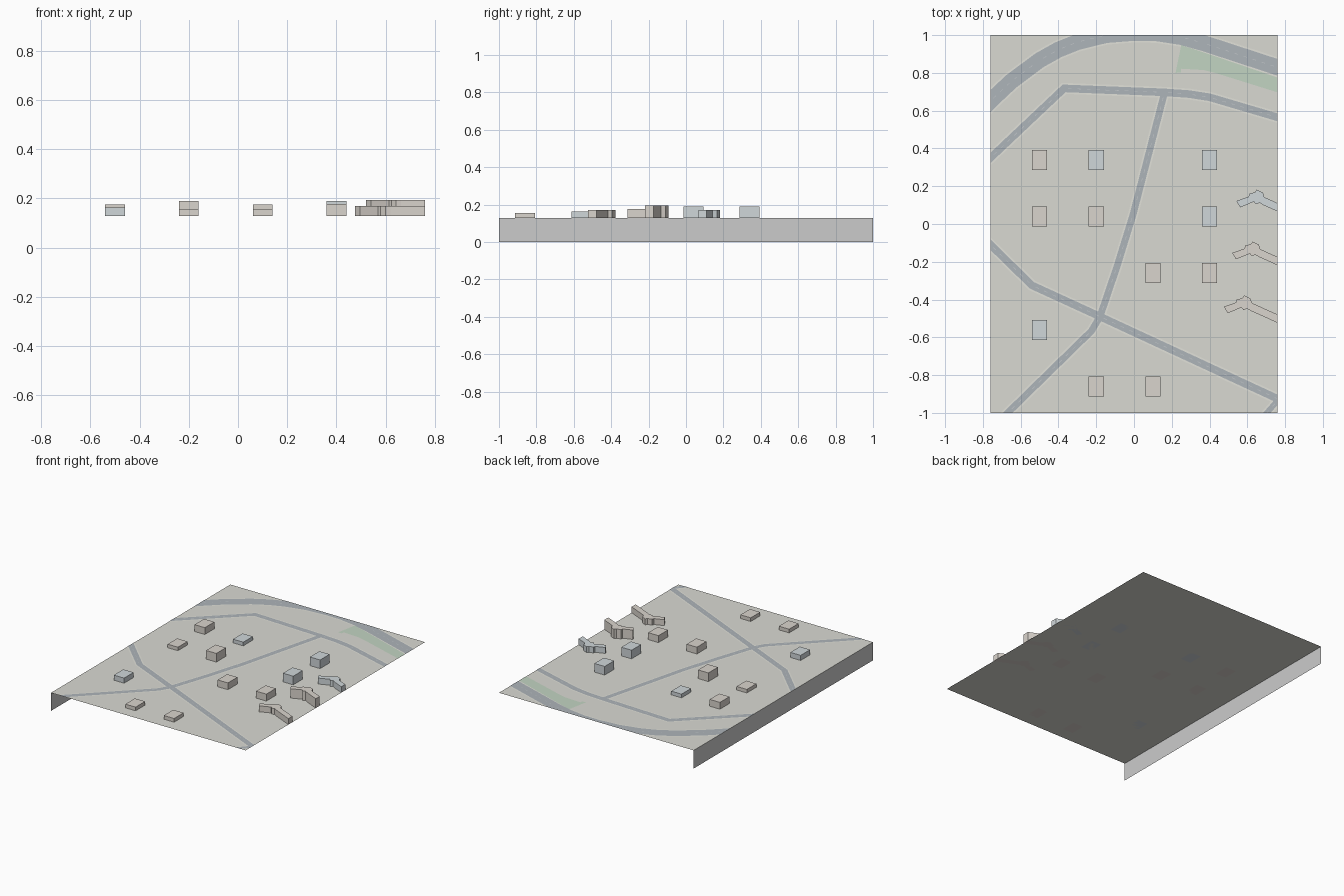
import bpy, bmesh
from mathutils import Vector

if "Cube" in bpy.data.objects:
    bpy.data.objects.remove(bpy.data.objects["Cube"])

W, L, Z = 0.76, 1.0, 0.128   # half width, half length, ground height


def mat(name, c):
    m = bpy.data.materials.new(name)
    m.diffuse_color = (*c, 1)
    m.use_nodes = True
    m.node_tree.nodes["Principled BSDF"].inputs["Base Color"].default_value = m.diffuse_color
    return m


GROUND = mat("ground", (0.70, 0.70, 0.65))
WALL = mat("wall", (0.62, 0.64, 0.63))
ROAD = mat("asphalt", (0.42, 0.46, 0.49))
KERB = mat("kerb", (0.76, 0.76, 0.70))
PAINT = mat("lane_paint", (0.55, 0.58, 0.60))
GRASS = mat("grass", (0.54, 0.66, 0.54))
BEIGE = mat("beige_block", (0.70, 0.66, 0.61))
BLUE = mat("blue_block", (0.63, 0.68, 0.70))


def finish(name, bm, material):
    me = bpy.data.meshes.new(name)
    bm.to_mesh(me)
    bm.free()
    me.materials.append(material)
    ob = bpy.data.objects.new(name, me)
    bpy.context.collection.objects.link(ob)
    return ob


def clip(bm):
    # trim everything outside the ground rectangle
    for co, no in (((W, 0, 0), (1, 0, 0)), ((-W, 0, 0), (-1, 0, 0)),
                   ((0, L, 0), (0, 1, 0)), ((0, -L, 0), (0, -1, 0))):
        geom = bm.verts[:] + bm.edges[:] + bm.faces[:]
        bmesh.ops.bisect_plane(bm, geom=geom, plane_co=co, plane_no=no, clear_outer=True)


def flat(name, pts, material):
    bm = bmesh.new()
    bm.faces.new([bm.verts.new(p) for p in pts])
    return finish(name, bm, material)


def strip(name, path, width, z, material):
    # mitred ribbon along a path
    p = [Vector(q) for q in path]
    bm = bmesh.new()
    rows = []
    for i, q in enumerate(p):
        a = (q - p[i - 1]).normalized() if i else (p[1] - q).normalized()
        b = (p[i + 1] - q).normalized() if i < len(p) - 1 else a
        t = (a + b).normalized()
        n = Vector((-t.y, t.x)) * (width / 2 / max(t.dot(a), 0.4))
        rows.append([bm.verts.new((*(q + s * n), z)) for s in (1, -1)])
    for (a, b), (c, d) in zip(rows, rows[1:]):
        bm.faces.new((a, b, d, c))
    clip(bm)
    return finish(name, bm, material)


def dashes(name, path, z):
    # short centre-line marks
    bm = bmesh.new()
    for a, b in zip(path, path[1:]):
        a, b = Vector(a), Vector(b)
        d = (b - a).normalized()
        n = Vector((-d.y, d.x)) * 0.0015
        s = 0.02
        while s + 0.02 < (b - a).length:
            q, r = a + d * s, a + d * (s + 0.02)
            bm.faces.new([bm.verts.new((*v, z)) for v in (q + n, q - n, r - n, r + n)])
            s += 0.05
    clip(bm)
    return finish(name, bm, PAINT)


def prism(name, pts, z0, z1, material):
    bm = bmesh.new()
    f = bm.faces.new([bm.verts.new((x, y, z0)) for x, y in pts])
    r = bmesh.ops.extrude_face_region(bm, geom=[f])
    for v in r["geom"]:
        if isinstance(v, bmesh.types.BMVert):
            v.co.z = z1
    bmesh.ops.recalc_face_normals(bm, faces=bm.faces[:])
    return finish(name, bm, material)


# ground sheet and the single side wall on the left
flat("ground", [(-W, -L, Z), (W, -L, Z), (W, L, Z), (-W, L, Z)], GROUND)
flat("side_wall", [(-W, -L, 0), (-W, L, 0), (-W, L, Z), (-W, -L, Z)], WALL)

# roads: kerb ribbon below, asphalt above, painted marks on top
roads = {
    "highway": (0.084, [(-0.82, 0.59), (-0.76, 0.652), (-0.65, 0.755), (-0.5, 0.867), (-0.4, 0.923),
                        (-0.3, 0.963), (-0.15, 1.0), (0, 1.012), (0.12, 1.01), (0.25, 0.99),
                        (0.37, 0.957), (0.85, 0.80)]),
    "north_street": (0.04, [(-0.83, 0.284), (-0.37, 0.718), (0.16, 0.697), (0.29, 0.688),
                            (0.40, 0.671), (0.85, 0.538)]),
    "centre_street": (0.036, [(0.16, 0.69), (0.075, 0.36), (-0.005, 0.05), (-0.09, -0.225),
                              (-0.18, -0.49), (-0.225, -0.566), (-0.73, -1.06)]),
    "south_street": (0.04, [(-0.82, -0.05), (-0.76, -0.11), (-0.54, -0.325), (-0.18, -0.49),
                            (0.85, -0.967)]),
    "corner_street": (0.03, [(0.76, -0.935), (0.66, -1.05)]),
}
for i, (name, (w, path)) in enumerate(roads.items()):
    strip(name + "_kerb", path, w + 0.018, Z + 0.0004 + i * 0.00004, KERB)
    strip(name, path, w, Z + 0.0010 + i * 0.00004, ROAD)
    dashes(name + "_marks", path, Z + 0.0015)

# park lawn beside the highway
flat("lawn", [(x, y, Z + 0.0008) for x, y in (
    (0.22, 0.80), (0.25, 0.803), (0.25, 0.822), (0.37, 0.815), (0.43, 0.80), (W, 0.697),
    (W, 0.775), (0.40, 0.898), (0.25, 0.947))], GRASS)

# rectangular blocks: x, y, roof height, colour
blocks = [
    (-0.5, 0.34, 0.176, BEIGE), (-0.5, 0.04, 0.153, BEIGE), (-0.5, -0.56, 0.164, BLUE),
    (-0.2, 0.34, 0.154, BLUE), (-0.2, 0.04, 0.189, BEIGE), (-0.2, -0.86, 0.154, BEIGE),
    (0.1, -0.26, 0.176, BEIGE), (0.1, -0.86, 0.154, BEIGE),
    (0.4, 0.34, 0.189, BLUE), (0.4, 0.04, 0.189, BLUE), (0.4, -0.26, 0.177, BEIGE),
]
for i, (x, y, h, m) in enumerate(blocks):
    prism(f"block_{i + 1}", [(x + sx * 0.04, y + sy * 0.053) for sx, sy in
                             ((-1, -1), (1, -1), (1, 1), (-1, 1))], Z, h, m)

# winged buildings, cut off by the right edge of the ground
for i, (dx, dy, h, m) in enumerate(((0, 0, 0.170, BLUE), (-0.022, -0.275, 0.194, BEIGE),
                                    (-0.066, -0.560, 0.170, BEIGE))):
    e = W - dx
    wing = [(0.542, 0.122), (0.562, 0.088), (0.635, 0.118), (0.645, 0.105), (0.665, 0.112),
            (0.685, 0.10), (e, 0.10 - 0.45 * (e - 0.685)), (e, 0.142 - 0.45 * (e - 0.69)),
            (0.69, 0.142), (0.683, 0.165), (0.65, 0.182), (0.64, 0.168), (0.61, 0.16),
            (0.607, 0.145)]
    prism(f"winged_building_{i + 1}", [(x + dx, y + dy) for x, y in wing], Z, h, m)
